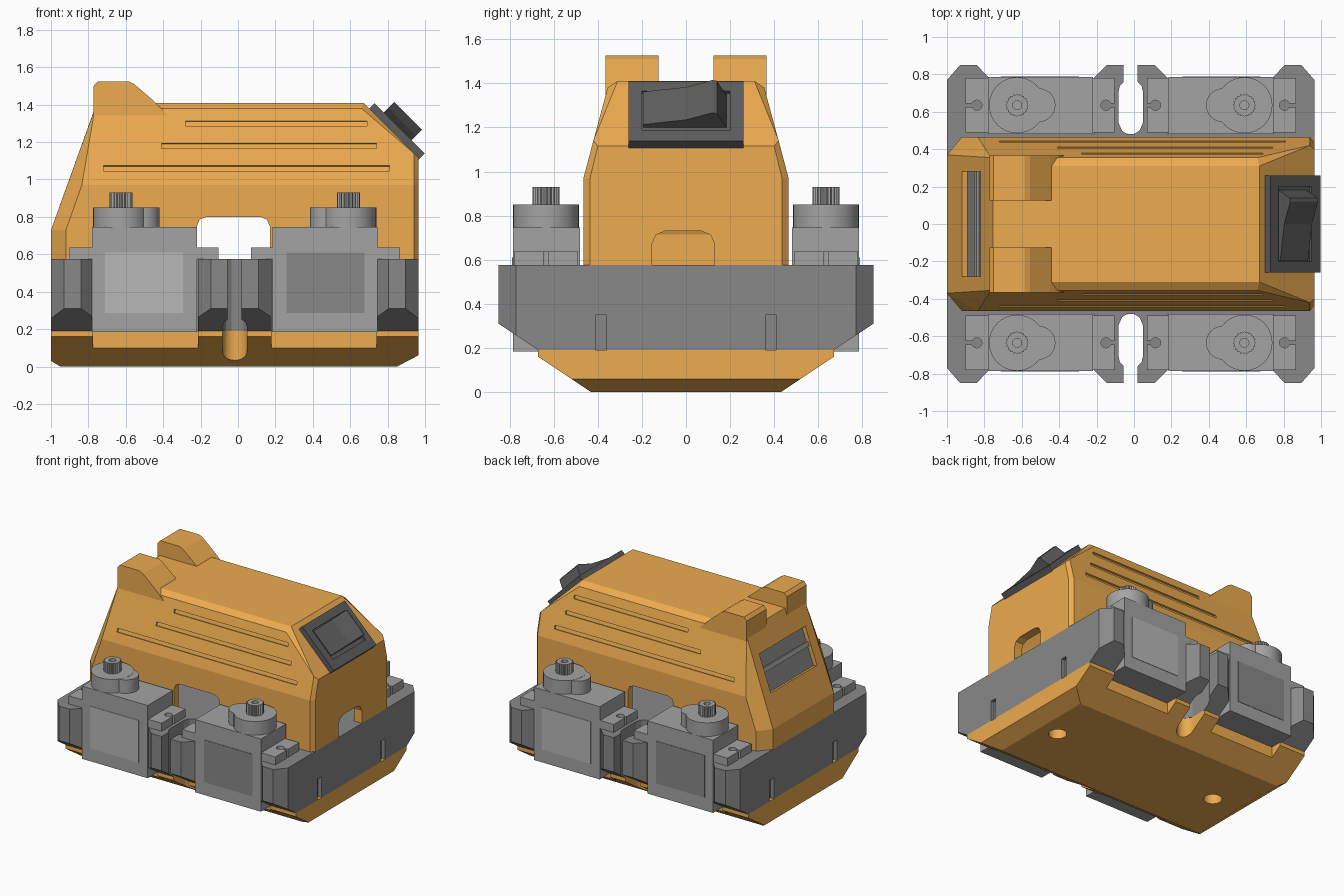
import bpy, bmesh, math
from mathutils import Matrix

if "Cube" in bpy.data.objects:
    bpy.data.objects.remove(bpy.data.objects["Cube"])

MID = -0.0175  # plane the two ends of the chassis mirror about


def material(name, rgb):
    m = bpy.data.materials.new(name)
    m.use_nodes = True
    m.diffuse_color = (*rgb, 1)
    m.node_tree.nodes["Principled BSDF"].inputs["Base Color"].default_value = (*rgb, 1)
    return m


ORANGE = material("orange", (0.85, 0.41, 0.08))
LIGHT = material("light_grey", (0.37, 0.37, 0.37))
PALE = material("pale_grey", (0.48, 0.48, 0.48))
MEDIUM = material("medium_grey", (0.25, 0.25, 0.25))
DARK = material("dark_grey", (0.11, 0.11, 0.11))


def finish(name, bm, mat=None, matrix=None):
    bmesh.ops.recalc_face_normals(bm, faces=bm.faces)
    me = bpy.data.meshes.new(name)
    bm.to_mesh(me)
    bm.free()
    if matrix:
        me.transform(matrix)
    ob = bpy.data.objects.new(name, me)
    bpy.context.collection.objects.link(ob)
    if mat:
        me.materials.append(mat)
    return ob


def prism(name, pts, axis, a, b, mat=None, matrix=None):
    """Extrude a flat outline along one axis from a to b."""
    place = {"x": lambda p, t: (t, p[0], p[1]),
             "y": lambda p, t: (p[0], t, p[1]),
             "z": lambda p, t: (p[0], p[1], t)}[axis]
    bm = bmesh.new()
    lo = [bm.verts.new(place(p, a)) for p in pts]
    hi = [bm.verts.new(place(p, b)) for p in pts]
    bm.faces.new(lo)
    bm.faces.new(hi)
    for i in range(len(pts)):
        j = (i + 1) % len(pts)
        bm.faces.new((lo[i], lo[j], hi[j], hi[i]))
    return finish(name, bm, mat, matrix)


def box(name, x, y, z, mat=None, matrix=None):
    pts = [(x[0], y[0]), (x[1], y[0]), (x[1], y[1]), (x[0], y[1])]
    return prism(name, pts, "z", z[0], z[1], mat, matrix)


def ring(cx, cy, r, n=32, r2=None):
    return [(cx + (r2 if r2 and i % 2 else r) * math.cos(math.tau * i / n),
             cy + (r2 if r2 and i % 2 else r) * math.sin(math.tau * i / n)) for i in range(n)]


def cylinder(name, cx, cy, r, a, b, mat=None):
    ob = prism(name, ring(cx, cy, r), "z", a, b, mat)
    bpy.ops.object.select_all(action="DESELECT")
    ob.select_set(True)
    bpy.context.view_layer.objects.active = ob
    bpy.ops.object.shade_smooth_by_angle(angle=math.radians(30))
    return ob


def arch(a, b, z0, z1, r):
    k = r * 0.3
    return [(a, z0), (a, z1 - r), (a + k, z1 - k), (a + r, z1),
            (b - r, z1), (b - k, z1 - k), (b, z1 - r), (b, z0)]


def hull(name, pts, mat=None, matrix=None):
    """Convex solid through points mirrored across y."""
    bm = bmesh.new()
    for x, y, z in pts:
        for s in (1, -1):
            bm.verts.new((x, s * y, z))
    bmesh.ops.convex_hull(bm, input=bm.verts)
    bmesh.ops.dissolve_limit(bm, angle_limit=0.02, verts=bm.verts, edges=bm.edges)
    return finish(name, bm, mat, matrix)


def cut(ob, cutter, op="DIFFERENCE"):
    cutter.hide_render = True
    mod = ob.modifiers.new("cut", "BOOLEAN")
    mod.operation, mod.object, mod.solver = op, cutter, "EXACT"
    bpy.context.view_layer.objects.active = ob
    bpy.ops.object.modifier_apply(modifier=mod.name)
    bpy.data.objects.remove(cutter)


def flip(x, sx):
    return x if sx < 0 else 2 * MID - x


def span(a, b, sx):
    return sorted((flip(a, sx), flip(b, sx)))


# Base tray with chamfered underside, servo recesses, wire slots and screw holes
base = hull("base_tray", [(-0.95, 0.43, 0), (0.85, 0.43, 0), (-1, 0.475, 0.03), (0.965, 0.52, 0.06),
                          (-1, 0.67, 0.16), (0.965, 0.67, 0.16), (-1, 0.67, 0.19), (0.965, 0.67, 0.19)], ORANGE)
for s in (1, -1):
    for sx in (1, -1):
        cut(base, box("c", span(-0.775, -0.215, sx), sorted((s * 0.58, s)), (-1, 1)))
    cut(base, cylinder("c", MID, s * 0.545, 0.065, -1, 1))
    cut(base, box("c", (MID - 0.065, MID + 0.065), sorted((s * 0.545, s)), (-1, 1)))
for x in (0.7, -0.72):
    cut(base, cylinder("c", x, 0, 0.065, -0.1, 0.08))

# Chassis frame: plan outline trimmed by the sloped cross-section
quarter = [(-1, 0.77), (-0.93, 0.85), (-0.84, 0.85), (-0.775, 0.78), (-0.775, 0.48), (-0.215, 0.48),
           (-0.215, 0.78), (-0.145, 0.85), (-0.055, 0.85), (-0.055, 0.76), (-0.075, 0.74),
           (-0.082, 0.71), (-0.082, 0.54), (-0.065, 0.5), (-0.035, 0.48)]
half = quarter + [(2 * MID - x, y) for x, y in reversed(quarter)]
frame = prism("chassis_frame", half + [(x, -y) for x, y in reversed(half)], "z", 0.1, 0.575, MEDIUM)
section = [(0.67, 0.19), (0.85, 0.31), (0.85, 0.8)]
cut(frame, prism("c", section + [(-y, z) for y, z in reversed(section)], "x", -2, 2), "INTERSECT")
for s in (1, -1):
    for x in (-1, 0.965):
        cut(frame, box("c", (x - 0.03, x + 0.03), (s * 0.385 - 0.025, s * 0.385 + 0.025), (0.1, 0.35)))

# Cabin shell
shape = [(-1, 0.37, 0.575), (-0.92, 0.465, 0.575), (0.94, 0.465, 0.575), (0.965, 0.435, 0.575),
         (-1, 0.37, 0.73), (-0.92, 0.465, 0.73), (-0.835, 0.465, 0.97), (0.94, 0.465, 0.97),
         (0.965, 0.435, 0.97), (0.965, 0.4, 1.115), (0.94, 0.42, 1.14), (-0.765, 0.355, 1.38),
         (0.66, 0.355, 1.38), (-0.755, 0.31, 1.41), (0.67, 0.31, 1.41)]
cabin = hull("cabin", shape, ORANGE)
inside = Matrix.Translation((0, 0, 0.035)) @ Matrix.Diagonal((0.93, 0.88, 0.93, 1))
cut(cabin, hull("c", [(x, y, z if z > 0.6 else 0.4) for x, y, z in shape], None, inside))
cut(cabin, prism("c", arch(-0.22, 0.17, 0.5, 0.8, 0.05), "y", -1, 1))
cut(cabin, prism("c", arch(-0.155, 0.13, 0.5, 0.73, 0.06), "x", 0.8, 1.2))

# Three long vent grooves on each cabin side
for s in (1, -1):
    for z, a, b in ((1.30, -0.28, 0.69), (1.18, -0.41, 0.74), (1.06, -0.72, 0.81)):
        y = s * (0.465 - (z - 0.97) * 0.268)
        place = Matrix.Translation((0, y, z)) @ Matrix.Rotation(s * math.radians(15), 4, "X")
        cut(cabin, box("c", (a, b), (-0.012, 0.012), (-0.014, 0.014), None, place))

# Rear window and its recessed panel
slope = Matrix.Translation((-0.869, 0, 1.09)) @ Matrix.Rotation(math.radians(-70), 4, "Y")
cut(cabin, box("c", (-0.146, 0.146), (-0.28, 0.28), (-0.09, 0.1), None, slope))
box("rear_window_panel", (-0.16, 0.16), (-0.29, 0.29), (-0.07, -0.03), MEDIUM, slope)
box("rear_window_bar", (0.0, 0.035), (-0.28, 0.28), (-0.03, -0.015), LIGHT, slope)

# Roof ears
ear = [(-0.772, 1.33), (-0.772, 1.5), (-0.75, 1.525), (-0.585, 1.525), (-0.555, 1.51),
       (-0.45, 1.42), (-0.36, 1.33)]
for side, s in (("left", 1), ("right", -1)):
    prism(f"roof_ear_{side}", ear, "y", s * 0.125, s * 0.365, ORANGE)

# Rocker switch on the sloped face
tilt = Matrix.Translation((0.835, 0, 1.245)) @ Matrix.Rotation(math.radians(45), 4, "Y")
bezel = box("switch_bezel", (-0.19, 0.19), (-0.26, 0.26), (-0.01, 0.04), DARK, tilt)
cut(bezel, box("c", (-0.13, 0.12), (-0.2, 0.2), (0.025, 0.1), None, tilt))
rocker = [(-0.19, 0.0), (-0.195, 0.045), (0.0, 0.075), (0.12, 0.12), (0.14, 0.115), (0.195, 0.0)]
prism("switch_rocker", rocker, "x", -0.12, 0.09, DARK, tilt)

# Four geared servos
for sx in (-1, 1):
    for s in (-1, 1):
        tag = f"{'right' if sx < 0 else 'left'}_{'front' if s < 0 else 'back'}"
        ys = sorted((s * 0.48, s * 0.785))
        yc, gx = s * 0.635, flip(-0.625, sx)
        box(f"servo_body_{tag}", span(-0.78, -0.22, sx), ys, (0.185, 0.745), LIGHT)
        tabs = box(f"servo_tabs_{tag}", span(-0.9, -0.105, sx), (yc - 0.145, yc + 0.145), (0.575, 0.637), LIGHT)
        for hx, out in ((-0.84, -0.9), (-0.15, -0.1)):
            cut(tabs, cylinder("c", flip(hx, sx), yc, 0.027, 0.5, 0.7))
            cut(tabs, box("c", span(*sorted((hx, out * 1.01)), sx), (yc - 0.01, yc + 0.01), (0.5, 0.7)))
        box(f"servo_label_{tag}", span(-0.71, -0.295, sx), sorted((s * 0.78, s * 0.788)), (0.285, 0.61),
            PALE if sx == s else MEDIUM)
        cylinder(f"servo_gear_housing_{tag}", gx, yc, 0.15, 0.74, 0.85, LIGHT)
        cylinder(f"servo_idler_housing_{tag}", flip(-0.51, sx), yc, 0.09, 0.74, 0.849, LIGHT)
        spline = prism(f"servo_spline_{tag}", ring(gx, yc, 0.062, 40, 0.054), "z", 0.84, 0.93, LIGHT)
        cut(spline, cylinder("c", gx, yc, 0.024, 0.88, 1))
